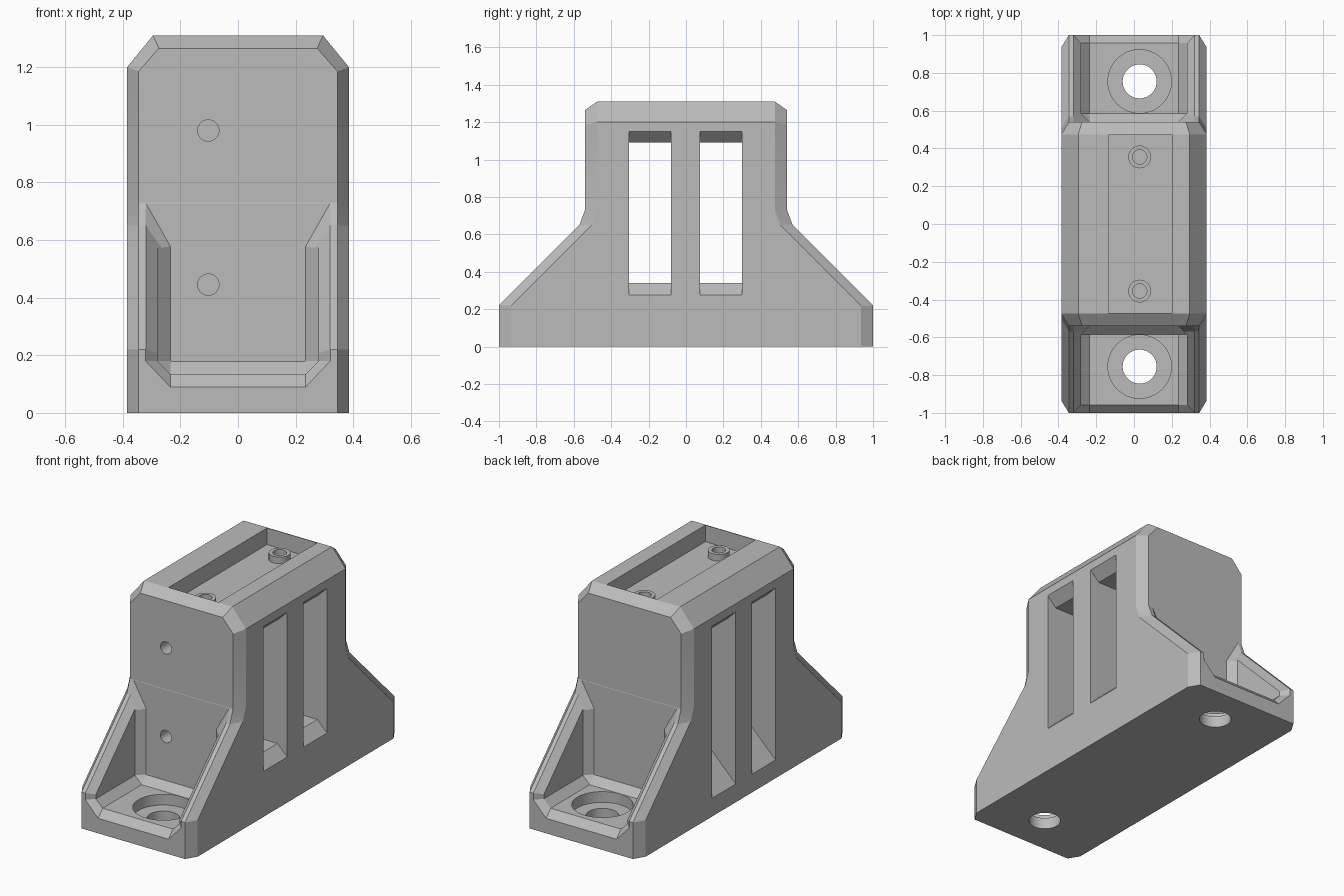
import bpy, bmesh, math

if "Cube" in bpy.data.objects:
    bpy.data.objects.remove(bpy.data.objects["Cube"], do_unlink=True)

grey = bpy.data.materials.new("plain_grey")
grey.use_nodes = True
colour = (0.50, 0.50, 0.50, 1)
grey.diffuse_color = colour
grey.node_tree.nodes["Principled BSDF"].inputs["Base Color"].default_value = colour


def finish(name, bm):
    bmesh.ops.recalc_face_normals(bm, faces=bm.faces)
    mesh = bpy.data.meshes.new(name)
    bm.to_mesh(mesh)
    bm.free()
    mesh.materials.append(grey)
    ob = bpy.data.objects.new(name, mesh)
    bpy.context.collection.objects.link(ob)
    return ob


def loft(name, sections):
    """Solid skinned through a list of matching 3D outlines."""
    bm = bmesh.new()
    rings = [[bm.verts.new(p) for p in s] for s in sections]
    bm.faces.new(rings[0])
    bm.faces.new(rings[-1])
    for a, b in zip(rings, rings[1:]):
        for i in range(len(a)):
            j = (i + 1) % len(a)
            bm.faces.new((a[i], a[j], b[j], b[i]))
    return finish(name, bm)


def cylinder(name, radius, start, end, axis="z", sides=48):
    """Cylinder between two points on a line along z or y."""
    ring = [(radius * math.cos(2 * math.pi * i / sides),
             radius * math.sin(2 * math.pi * i / sides)) for i in range(sides)]
    if axis == "z":
        return loft(name, [[(p[0] + u, p[1] + v, p[2]) for u, v in ring] for p in (start, end)])
    return loft(name, [[(p[0] + u, p[1], p[2] + v) for u, v in ring] for p in (start, end)])


def boolean(target, tool, operation="DIFFERENCE", keep=False):
    mod = target.modifiers.new("cut", "BOOLEAN")
    mod.operation = operation
    mod.solver = "EXACT"
    mod.object = tool
    bpy.context.view_layer.objects.active = target
    bpy.ops.object.modifier_apply(modifier=mod.name)
    if not keep:
        bpy.data.objects.remove(tool, do_unlink=True)


# Base with sloping feet, its outer sides set back to form corner chamfers
def base_outline(x, setback):
    half = [(1, 0), (1, 0.22), (0.57, 0.65), (0.51, 0.81)]
    right = [(x, y - setback, z) for y, z in half]
    left = [(x, setback - y, z) for y, z in reversed(half)]
    return right + left


body = loft("bracket_body", [base_outline(-0.385, 0.065), base_outline(-0.345, 0),
                             base_outline(0.345, 0), base_outline(0.385, 0.065)])


# Upright block with chamfered rim and corners
def block_outline(y, w, shoulder, top_w, top):
    return [(-w, y, 0.1), (w, y, 0.1), (w, y, shoulder), (top_w, y, top),
            (-top_w, y, top), (-w, y, shoulder)]


end = (0.345, 1.185, 0.275, 1.265)
middle = (0.385, 1.2, 0.295, 1.31)
block = loft("upright_block", [block_outline(-0.54, *end), block_outline(-0.475, *middle),
                               block_outline(0.475, *middle), block_outline(0.54, *end)])
boolean(body, block, "UNION")


# Foot pockets with chamfered corners and flared rims
def pocket_outline(y, w, wall, low, high, top=0.95):
    return [(-w, y, low), (w, y, low), (wall, y, high), (wall, y, top),
            (-wall, y, top), (-wall, y, high)]


def flare_outline(s, x, inset):
    slope = 1.41 * inset
    yz = [(0.541, 0.728 - 1.76 * inset), (0.57, 0.65 - slope), (1.05, 0.17 - slope),
          (1.05, 0.95), (0.541, 0.95)]
    return [(x, s * y, z) for y, z in yz]


for s in (-1, 1):
    boolean(body, loft("pocket_cutter", [
        pocket_outline(s * 0.541, 0.233, 0.235, 0.179, 0.181),
        pocket_outline(s * 0.585, 0.235, 0.28, 0.135, 0.18),
        pocket_outline(s * 0.957, 0.235, 0.28, 0.135, 0.18),
        pocket_outline(s * 1.01, 0.235, 0.33, 0.08, 0.18)]))
    for side in (-1, 1):
        boolean(body, loft("flare_cutter", [flare_outline(s, side * 0.235, 0.085),
                                            flare_outline(s, side * 0.328, -0.008)]))
    # Counterbored mounting holes
    y = s * 0.755
    boolean(body, cylinder("counterbore_cutter", 0.168, (0.03, y, 0.07), (0.03, y, 0.4)))
    boolean(body, cylinder("hole_cutter", 0.09, (0.03, y, -0.1), (0.03, y, 0.4)))

# Strap slots through the sides, flared at both mouths
slot = [(0.45, 0.275), (0.385, 0.275), (0.32, 0.34), (-0.155, 0.34), (-0.385, 0.11), (-0.45, 0.11),
        (-0.45, 1.15), (-0.385, 1.15), (-0.325, 1.09), (0.325, 1.09), (0.385, 1.15), (0.45, 1.15)]
for y0, y1 in ((-0.305, -0.08), (0.075, 0.3)):
    boolean(body, loft("slot_cutter", [[(x, y, z) for x, z in slot] for y in (y0, y1)]))

# Long recess in the top
recess = [(-0.135, -0.47), (0.2, -0.47), (0.2, 0.47), (-0.135, 0.47)]
boolean(body, loft("recess_cutter", [[(x, y, z) for x, y in recess] for z in (1.21, 1.5)]))

# Screw bosses standing in the recess
for name, y in (("front_boss", -0.355), ("back_boss", 0.355)):
    boss = cylinder(name, 0.06, (0.03, y, 1.205), (0.03, y, 1.25))
    bore = cylinder("bore_cutter", 0.038, (0.03, y, 1.17), (0.03, y, 1.4))
    boolean(boss, bore, keep=True)
    boolean(body, bore)

# Small round holes in the front face
for z in (0.445, 0.98):
    boolean(body, cylinder("pin_cutter", 0.037, (-0.103, -0.7, z), (-0.103, -0.36, z), "y"))

# Smooth the round walls, keep every chamfer crisp
for ob in [o for o in bpy.context.scene.objects if o.name in ("bracket_body", "front_boss", "back_boss")]:
    bpy.ops.object.select_all(action="DESELECT")
    ob.select_set(True)
    bpy.context.view_layer.objects.active = ob
    bpy.ops.object.shade_smooth_by_angle(angle=math.radians(12))
